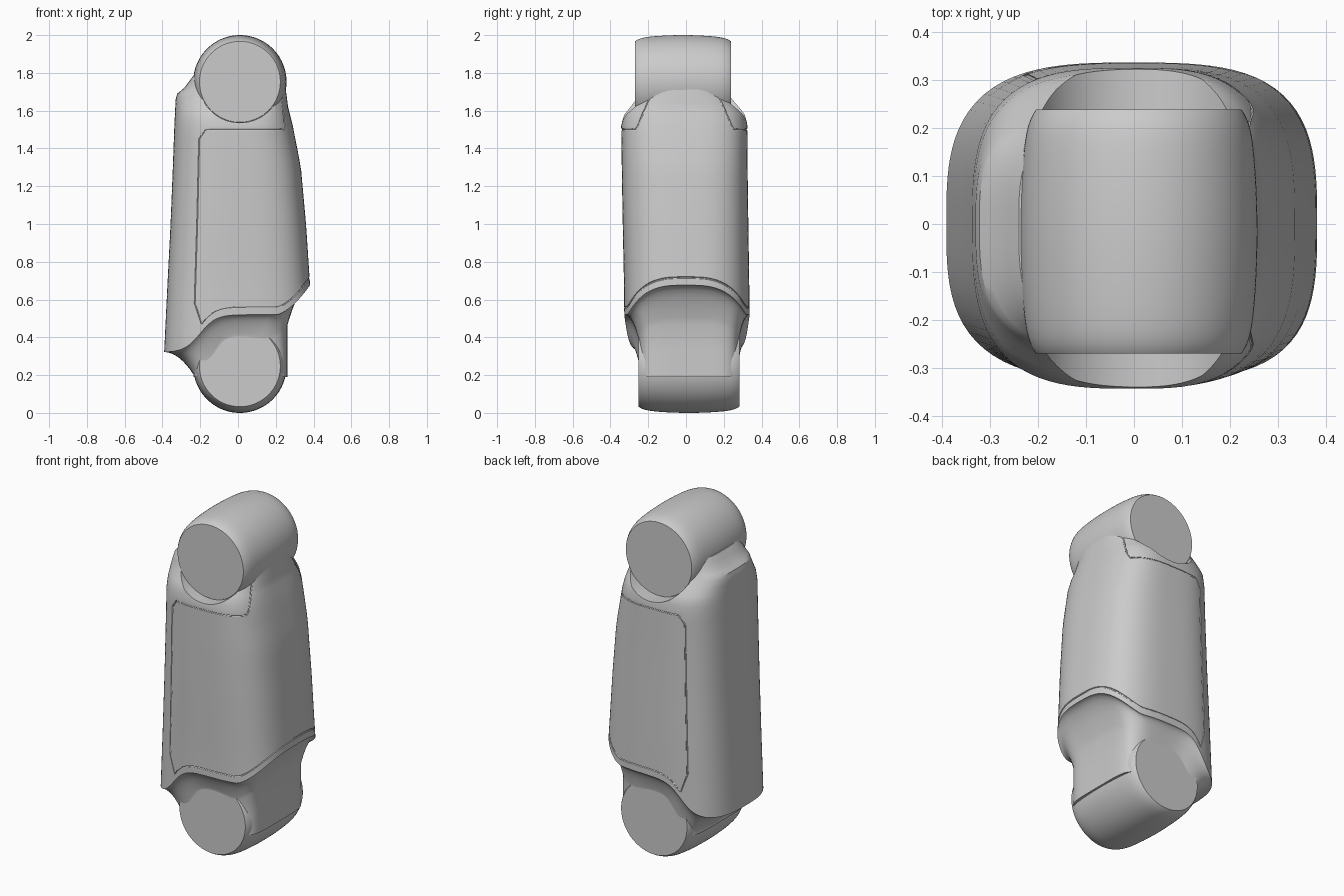
import bpy, bmesh, math
from math import sin, cos, pi, tanh, radians

if "Cube" in bpy.data.objects:
    bpy.data.objects.remove(bpy.data.objects["Cube"])

SIDES = 112
ANGLES = [2 * pi * i / SIDES for i in range(SIDES)]

grey = bpy.data.materials.new("plain grey")
grey.use_nodes = True
grey.diffuse_color = (0.6, 0.6, 0.6, 1)
grey.node_tree.nodes["Principled BSDF"].inputs["Base Color"].default_value = (0.6, 0.6, 0.6, 1)


def loft(name, rings):
    """Closed skin through equal-sized rings of points, capped at both ends."""
    bm = bmesh.new()
    rows = [[bm.verts.new(p) for p in ring] for ring in rings]
    n = len(rows[0])
    for a, b in zip(rows, rows[1:]):
        for i in range(n):
            j = (i + 1) % n
            bm.faces.new((a[i], a[j], b[j], b[i]))
    bm.faces.new(rows[0][::-1])
    bm.faces.new(rows[-1])
    bmesh.ops.recalc_face_normals(bm, faces=bm.faces)
    mesh = bpy.data.meshes.new(name)
    bm.to_mesh(mesh)
    bm.free()
    obj = bpy.data.objects.new(name, mesh)
    bpy.context.collection.objects.link(obj)
    mesh.materials.append(grey)
    return obj


def smooth(obj):
    bpy.ops.object.select_all(action="DESELECT")
    obj.select_set(True)
    bpy.context.view_layer.objects.active = obj
    bpy.ops.object.shade_smooth_by_angle(angle=radians(32))


def unit(a, n):
    """Point on a unit superellipse at polar angle a."""
    c, s = cos(a), sin(a)
    r = (abs(c) ** n + abs(s) ** n) ** (-1 / n)
    return c * r, s * r


def place(u, v, ext):
    left, right, front, back = ext
    return u * (right if u > 0 else left), v * (back if v > 0 else front)


# Shell reach at each height: left of picture, right, front, back
REACH = [
    (0.30, .392, .412, .325, .338), (0.67, .374, .382, .328, .335),
    (1.00, .357, .360, .335, .330), (1.30, .345, .333, .340, .326),
    (1.52, .337, .290, .343, .325), (1.58, .334, .275, .330, .315),
    (1.62, .332, .265, .305, .290), (1.66, .330, .260, .280, .260),
    (1.69, .322, .256, .270, .240), (1.72, .285, .252, .267, .236),
    (1.78, .240, .240, .262, .230),
]


def reach(z):
    z = min(max(z, REACH[0][0]), REACH[-1][0])
    for lo, hi in zip(REACH, REACH[1:]):
        if z <= hi[0]:
            t = (z - lo[0]) / (hi[0] - lo[0])
            return [p + (q - p) * t for p, q in zip(lo[1:], hi[1:])]


def hem(a):
    """Height of the shell's curved lower edge."""
    x = 0.385 * unit(a, 3.1)[0]
    return 0.42 + 0.1 * tanh((x + 0.2) / 0.08) + 0.15 * (max(0, x - 0.2) / 0.18) ** 1.5


def shell(a, z):
    x, y = place(*unit(a, 3.1), reach(z))
    return x, y, z


def column(a):
    return place(*unit(a, 6), (.235, .262, .25, .28))


def flare(a, f):
    """Underside, curving from the hem (f=0) into the lower column (f=1)."""
    h = hem(a)
    hx, hy, _ = shell(a, h)
    cx, cy = column(a)
    drop = 0.12 + 0.09 * max(0, cos(a)) ** 2
    return hx + (cx - hx) * f, hy + (cy - hy) * f, h - drop * f * f


# Main housing: column, flared underside, hem, tall shell and shoulder
rings = []
for t in (0, 0.5):
    ring = []
    for a in ANGLES:
        x, y, z = flare(a, 1)
        ring.append((x, y, 0.19 + (z - 0.19) * t))
    rings.append(ring)
for f in (1, .9, .8, .65, .5, .35, .2, .06):
    rings.append([flare(a, f) for a in ANGLES])
STEPS = 12
for k in range(STEPS):
    rings.append([shell(a, hem(a) + (1.4 - hem(a)) * k / STEPS) for a in ANGLES])
for z in (1.4, 1.46, 1.52, 1.55, 1.58, 1.6, 1.62, 1.64, 1.66, 1.675, 1.69, 1.705, 1.72, 1.75, 1.78):
    rings.append([shell(a, z) for a in ANGLES])
housing = loft("housing", rings)


def barrel(name, z, front, back):
    """Slightly crowned joint barrel lying along y."""
    mid, half = (front + back) / 2, (back - front) / 2
    out = []
    for k in range(-12, 13):
        t = sin(k / 12 * pi / 2)
        r = 0.247 - 0.017 * t * t - 0.016 * t ** 10
        out.append([(0.01 + r * cos(a), mid + half * t, z + r * sin(a)) for a in ANGLES])
    return loft(name, out)


upper_joint = barrel("upper_joint", 1.753, -0.27, 0.238)
lower_joint = barrel("lower_joint", 0.247, -0.252, 0.282)


def disc_cutter(name, y0, y1):
    return loft(name, [[(0.01 + 0.219 * cos(a), y, 1.755 + 0.219 * sin(a)) for a in ANGLES]
                       for y in (y0, y1)])


# Recesses around the upper joint faces
cutters = [disc_cutter("front_recess", -0.6, -0.268), disc_cutter("back_recess", 0.236, 0.6)]


# Fine panel seam wrapping front, side and back
def seam_top(a):
    t = (0.25 - abs(0.33 * unit(a, 3.1)[1])) / 0.03
    t = min(max(t, 0), 1)
    return 1.5 + 0.22 * t * t * (3 - 2 * t)


END, COUNT = radians(123), 90
sweep = [-END + 2 * END * i / COUNT for i in range(COUNT + 1)]
path = [shell(a, hem(a) + 0.04) for a in sweep[2:-2]]
path += [shell(END, 0.58 + 0.87 * i / 16) for i in range(17)]
path += [shell(a, seam_top(a)) for a in reversed(sweep[2:-2])]
path += [shell(-END, 1.45 - 0.87 * i / 16) for i in range(17)]
curve = bpy.data.curves.new("seam_path", "CURVE")
curve.dimensions = "3D"
curve.bevel_depth = 0.005
curve.bevel_resolution = 1
spline = curve.splines.new("POLY")
spline.points.add(len(path) - 1)
for point, co in zip(spline.points, path):
    point.co = (*co, 1)
spline.use_cyclic_u = True
seam_curve = bpy.data.objects.new("seam_curve", curve)
bpy.context.collection.objects.link(seam_curve)
bpy.context.view_layer.update()
tube = bpy.data.meshes.new_from_object(seam_curve.evaluated_get(bpy.context.evaluated_depsgraph_get()))
bpy.data.objects.remove(seam_curve)
seam = bpy.data.objects.new("seam_cutter", tube)
tube.materials.clear()
tube.materials.append(grey)
bpy.context.collection.objects.link(seam)
cutters.append(seam)

# Apply the cuts and drop the helpers
for cutter in cutters:
    cutter.hide_render = True
    cut = housing.modifiers.new(cutter.name, "BOOLEAN")
    cut.operation = "DIFFERENCE"
    cut.solver = "EXACT"
    cut.object = cutter
bpy.context.view_layer.update()
result = bpy.data.meshes.new_from_object(housing.evaluated_get(bpy.context.evaluated_depsgraph_get()))
housing.modifiers.clear()
housing.data = result
for cutter in cutters:
    bpy.data.objects.remove(cutter)

for part in (housing, upper_joint, lower_joint):
    smooth(part)
